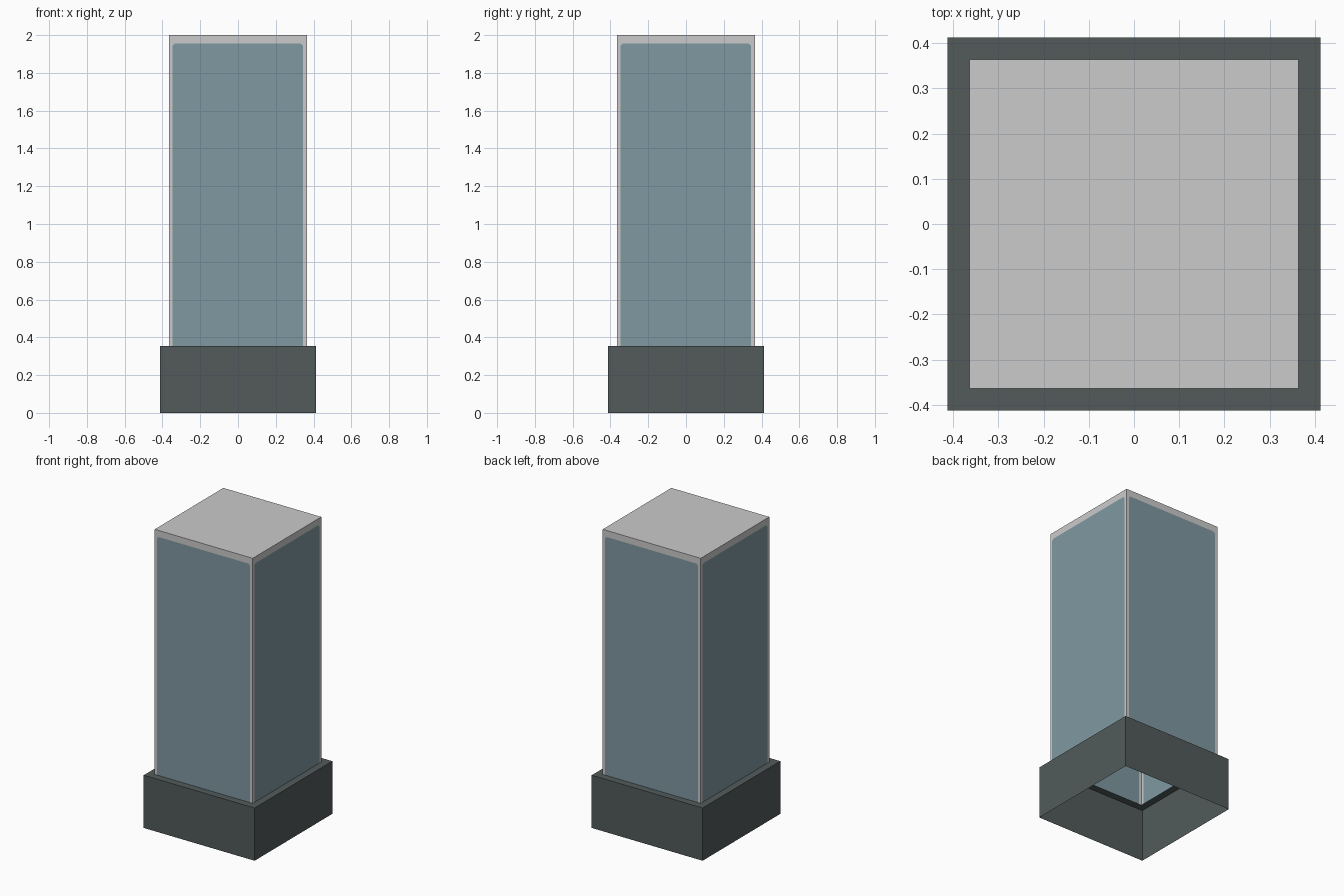
import bpy, bmesh, math
from mathutils import Matrix

if "Cube" in bpy.data.objects:
    bpy.data.objects.remove(bpy.data.objects["Cube"])

BASE, TOWER = 0.412, 0.364      # half widths
LEDGE, TOP = 0.354, 2.0         # heights


def lin(c):
    c /= 255
    return c / 12.92 if c <= 0.04045 else ((c + 0.055) / 1.055) ** 2.4


def material(name, r, g, b):
    m = bpy.data.materials.new(name)
    m.diffuse_color = (lin(r), lin(g), lin(b), 1)
    m.use_nodes = True
    m.node_tree.nodes["Principled BSDF"].inputs["Base Color"].default_value = m.diffuse_color
    return m


grey = material("light_grey_frame", 203, 203, 203)
glass = material("blue_grey_glass", 128, 152, 162)
dark = material("dark_grey_base", 82, 91, 90)


def build(name, side_faces, extra_faces, mats):
    """Repeat the front faces around the four sides, then add the single faces."""
    bm = bmesh.new()
    for k in range(4):
        rot = Matrix.Rotation(k * math.pi / 2, 3, 'Z')
        for pts, mi in side_faces:
            f = bm.faces.new([bm.verts.new(rot @ Matrix.Identity(3) @ bm_vec(p)) for p in pts])
            f.material_index = mi
    for pts, mi in extra_faces:
        f = bm.faces.new([bm.verts.new(p) for p in pts])
        f.material_index = mi
    bmesh.ops.remove_doubles(bm, verts=bm.verts, dist=1e-4)
    me = bpy.data.meshes.new(name)
    bm.to_mesh(me)
    bm.free()
    for m in mats:
        me.materials.append(m)
    ob = bpy.data.objects.new(name, me)
    bpy.context.collection.objects.link(ob)


def bm_vec(p):
    return Matrix.Translation(p).to_translation()


# open-bottomed base: outer wall and narrow ledge
b, t = BASE, TOWER
wall = [(-b, -b, 0), (b, -b, 0), (b, -b, LEDGE), (-b, -b, LEDGE)]
ledge = [(-b, -b, LEDGE), (b, -b, LEDGE), (t, -t, LEDGE), (-t, -t, LEDGE)]
build("base", [(wall, 0), (ledge, 0)], [], [dark])

# hollow tower: glass pane cut into a thin frame on each side, plus flat roof
l, r, h, c = -0.347, 0.343, 1.956, 0.012
pane = [(l, -t, LEDGE), (r, -t, LEDGE), (r, -t, h - c), (r - c, -t, h),
        (l + c, -t, h), (l, -t, h - c)]
frame = [(-t, -t, LEDGE), pane[0], pane[5], pane[4], pane[3], pane[2], pane[1],
         (t, -t, LEDGE), (t, -t, TOP), (-t, -t, TOP)]
roof = [(-t, -t, TOP), (t, -t, TOP), (t, t, TOP), (-t, t, TOP)]
build("tower", [(frame, 0), (pane, 1)], [(roof, 0)], [grey, glass])
